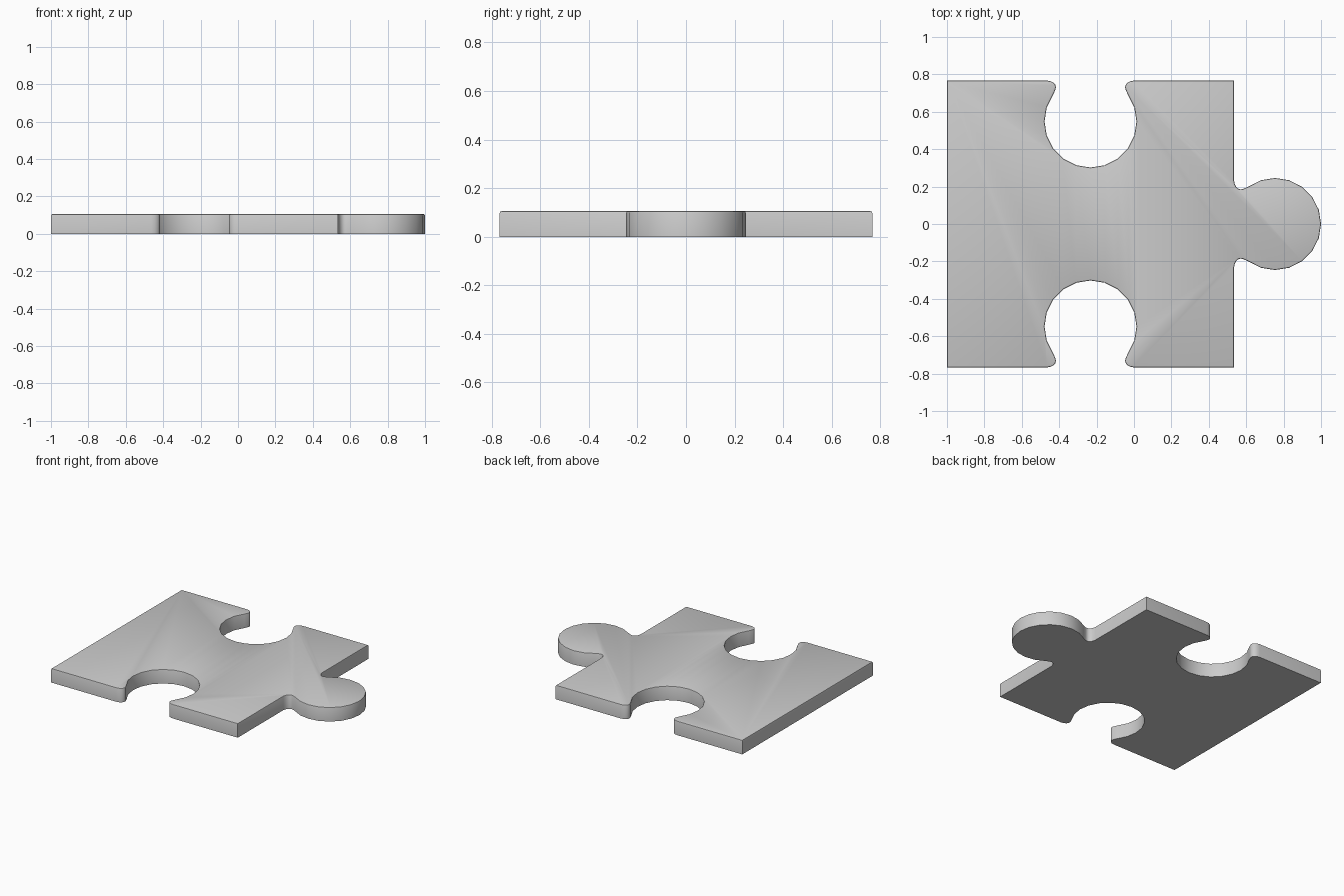
import bpy, bmesh, math
from mathutils import Vector

if "Cube" in bpy.data.objects:
    bpy.data.objects.remove(bpy.data.objects["Cube"])

X0, X1, Y, H = -1.0, 0.535, 0.767, 0.105
R, DEPTH = 0.246, 0.219
MID = (X0 + X1) / 2


def knob():
    """Knob outline as (along edge, away from edge): rounded neck and round head."""
    neck = [(0.232, 0), (0.212, 0.004), (0.197, 0.012), (0.188, 0.023),
            (0.185, 0.034), (0.187, 0.047)]
    head = [(R * math.sin(math.radians(a)), DEPTH + R * math.cos(math.radians(a)))
            for a in range(126, -127, -18)]
    return neck + head + [(-s, d) for s, d in reversed(neck)]


# Counter-clockwise outline: front socket, right tab, back socket
k = knob()
outline = [(X0, -Y)]
outline += [(MID - s, -Y + d) for s, d in k]
outline += [(X1, -Y)]
outline += [(X1 + d, -s) for s, d in k]
outline += [(X1, Y)]
outline += [(MID + s, Y - d) for s, d in k]
outline += [(X0, Y)]

# Extrude the outline into a plate
bm = bmesh.new()
base = bm.faces.new([bm.verts.new((x, y, 0)) for x, y in outline])
ext = bmesh.ops.extrude_face_region(bm, geom=[base], use_keep_orig=True)
top_verts = [v for v in ext["geom"] if isinstance(v, bmesh.types.BMVert)]
bmesh.ops.translate(bm, verts=top_verts, vec=Vector((0, 0, H)))
bmesh.ops.recalc_face_normals(bm, faces=bm.faces)

# Soften the top rim
rim = [e for e in bm.edges if all(v.co.z > H / 2 for v in e.verts)]
bmesh.ops.bevel(bm, geom=rim, offset=0.007, segments=2, profile=0.5, affect='EDGES')

mesh = bpy.data.meshes.new("puzzle_piece")
bm.to_mesh(mesh)
bm.free()
piece = bpy.data.objects.new("puzzle_piece", mesh)
bpy.context.collection.objects.link(piece)

# Smooth walls with crisp corners
bpy.context.view_layer.objects.active = piece
piece.select_set(True)
bpy.ops.object.shade_smooth_by_angle(angle=math.radians(35))
